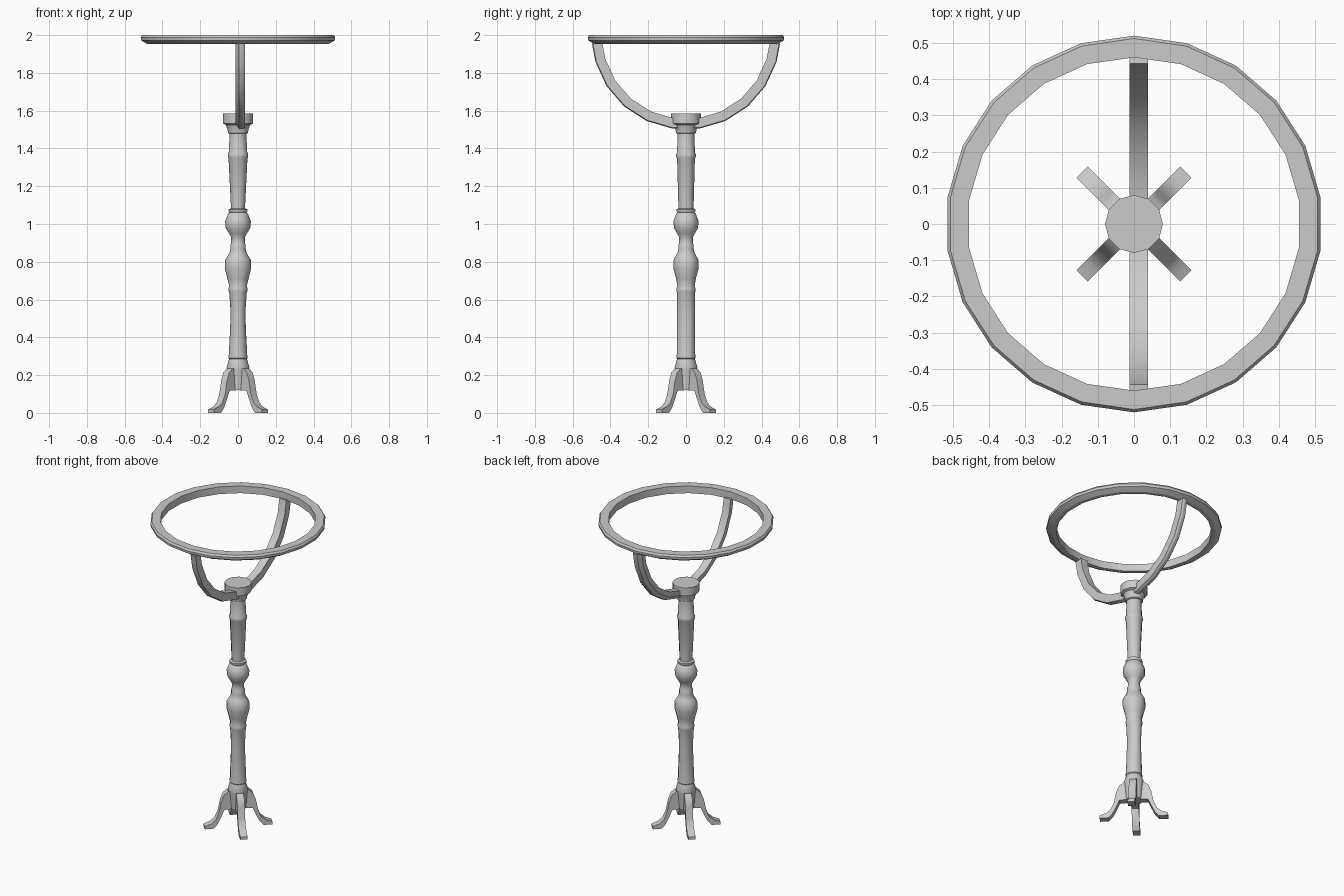
import bpy, bmesh, math
from mathutils import Matrix

if "Cube" in bpy.data.objects:
    bpy.data.objects.remove(bpy.data.objects["Cube"])


def finish(name, bm, angle):
    bmesh.ops.recalc_face_normals(bm, faces=bm.faces[:])
    me = bpy.data.meshes.new(name)
    bm.to_mesh(me)
    bm.free()
    ob = bpy.data.objects.new(name, me)
    bpy.context.collection.objects.link(ob)
    bpy.ops.object.select_all(action='DESELECT')
    ob.select_set(True)
    bpy.context.view_layer.objects.active = ob
    if angle:
        bpy.ops.object.shade_smooth_by_angle(angle=math.radians(angle))
    return ob


def sweep(section, angles, closed):
    """Carry a closed (radius, height) section round the z axis."""
    bm = bmesh.new()
    rows = [[bm.verts.new((r * math.cos(a), r * math.sin(a), h)) for r, h in section]
            for a in angles]
    n, m = len(rows), len(section)
    for i in range(n if closed else n - 1):
        a, b = rows[i], rows[(i + 1) % n]
        for j in range(m):
            k = (j + 1) % m
            bm.faces.new((a[j], b[j], b[k], a[k]))
    if not closed:
        bm.faces.new(rows[0])
        bm.faces.new(rows[-1])
    return bm


STEP = 2 * math.pi / 22

# Top ring: 22 sides, chamfered underneath
ring = [(0.46, 1.953), (0.485, 1.953), (0.518, 1.972), (0.52, 1.988), (0.512, 2.0), (0.46, 2.0)]
finish("top_ring", sweep(ring, [math.pi / 2 + i * STEP for i in range(22)], True), 25)

# Half-hoop bracket standing in the y-z plane
hoop = [(0.445, -0.012), (0.475, -0.012), (0.498, 0.005), (0.5, 0.025), (0.495, 0.038), (0.445, 0.038)]
arc = [(i + 0.5) * STEP for i in range(-5, 5)]
bm = sweep(hoop, [-0.5 * math.pi + 0.09] + [a for a in arc] + [0.5 * math.pi - 0.09], False)
# (x, y, z) -> hoop depth along x, arc opening upward from the post
for v in bm.verts:
    x, y, z = v.co
    v.co = (z, y, 2.0 - x)
finish("hoop_bracket", bm, 25)

# Turned post: (height, x radius, y radius)
post = [
    (0.12, 0.05, 0.05), (0.225, 0.058, 0.058), (0.245, 0.06, 0.06), (0.285, 0.047, 0.047),
    (0.29, 0.051, 0.051), (0.305, 0.049, 0.049), (0.44, 0.042, 0.048), (0.53, 0.039, 0.047),
    (0.635, 0.046, 0.048), (0.645, 0.05, 0.05), (0.66, 0.05, 0.05), (0.67, 0.046, 0.046),
    (0.71, 0.056, 0.052), (0.765, 0.07, 0.067), (0.81, 0.068, 0.066), (0.835, 0.052, 0.052),
    (0.845, 0.046, 0.046), (0.865, 0.041, 0.041), (0.89, 0.041, 0.041), (0.9, 0.036, 0.036),
    (0.93, 0.037, 0.037), (0.95, 0.047, 0.047), (0.98, 0.066, 0.064), (1.015, 0.068, 0.066),
    (1.055, 0.052, 0.052), (1.06, 0.045, 0.045), (1.067, 0.05, 0.05), (1.077, 0.05, 0.05),
    (1.083, 0.037, 0.04), (1.345, 0.05, 0.047), (1.355, 0.054, 0.052), (1.37, 0.054, 0.052),
    (1.38, 0.049, 0.047), (1.478, 0.044, 0.045), (1.482, 0.053, 0.053), (1.5, 0.055, 0.055),
    (1.525, 0.065, 0.065), (1.532, 0.08, 0.08), (1.585, 0.08, 0.08),
]
bm = bmesh.new()
SIDES = 12
rows = []
for z, rx, ry in post:
    rows.append([bm.verts.new((rx * math.cos(2 * math.pi * i / SIDES),
                               ry * math.sin(2 * math.pi * i / SIDES), z)) for i in range(SIDES)])
for a, b in zip(rows, rows[1:]):
    for i in range(SIDES):
        k = (i + 1) % SIDES
        bm.faces.new((a[i], a[k], b[k], b[i]))
bm.faces.new(rows[0])
bm.faces.new(rows[-1])
finish("turned_post", bm, 40)

# Four splayed legs: side outline as (radius, height), extruded to width
leg = [(0.03, 0.23), (0.062, 0.235), (0.088, 0.213), (0.104, 0.17), (0.118, 0.10), (0.138, 0.055),
       (0.165, 0.032), (0.203, 0.018), (0.203, 0.0), (0.15, 0.0), (0.125, 0.028),
       (0.105, 0.07), (0.085, 0.117), (0.03, 0.12)]
HALF = 0.022
for i, name in enumerate(("back_right_leg", "back_left_leg", "front_left_leg", "front_right_leg")):
    bm = bmesh.new()
    sides = [[bm.verts.new((r, s * HALF, z)) for r, z in leg] for s in (-1, 1)]
    for side in sides:
        bm.faces.new(side)
    for j in range(len(leg)):
        k = (j + 1) % len(leg)
        bm.faces.new((sides[0][j], sides[0][k], sides[1][k], sides[1][j]))
    bm.transform(Matrix.Rotation(math.radians(45 + 90 * i), 4, 'Z'))
    finish(name, bm, 40)
